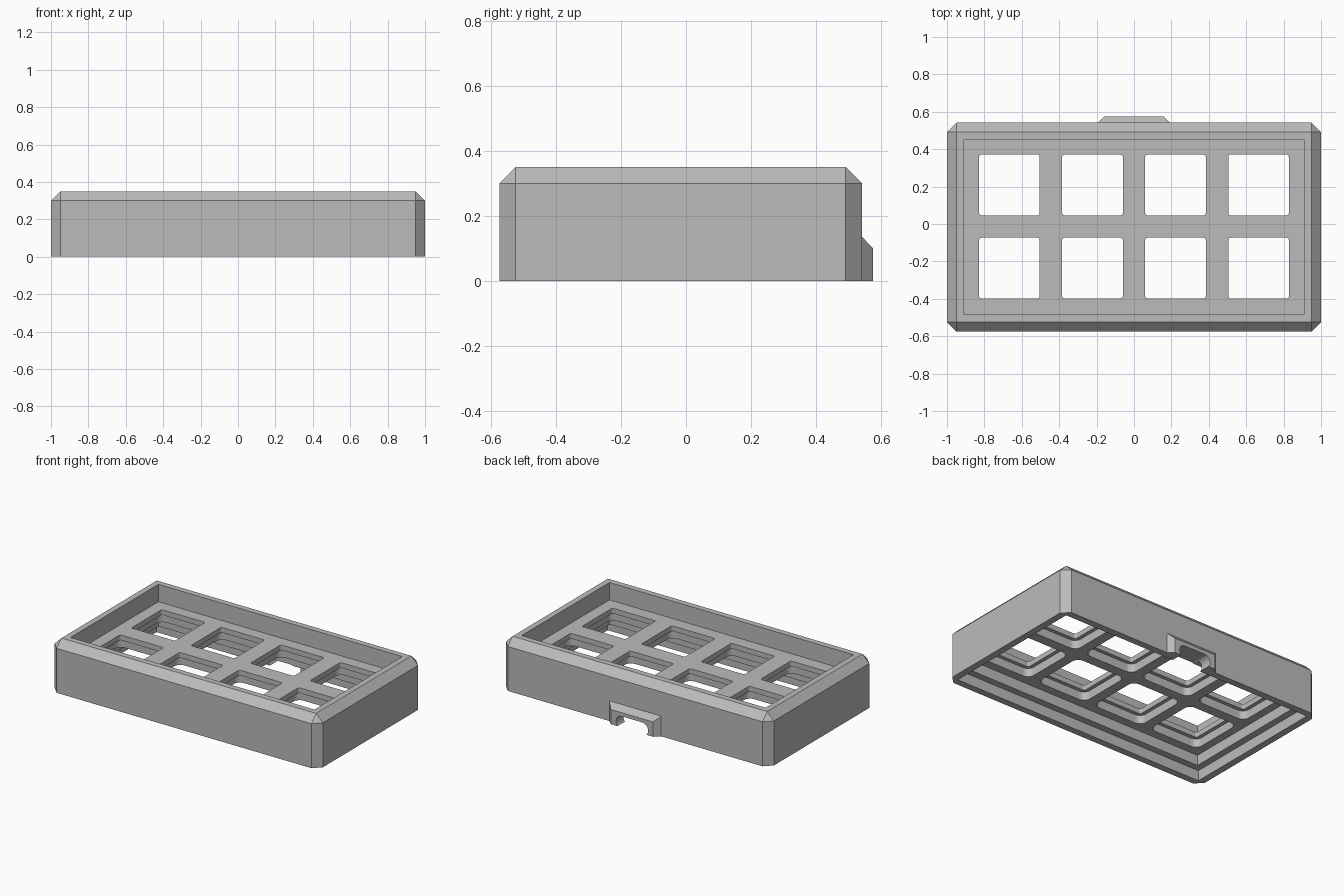
import bpy
import bmesh
from math import pi, cos, sin
from mathutils import Matrix, Vector

cube = bpy.data.objects.get("Cube")
if cube:
    bpy.data.objects.remove(cube, do_unlink=True)

CY = -0.0165            # middle of the case in depth
HX, HY = 1.0, 0.558     # half width and half depth
CH = 0.05               # outer chamfer
HEIGHT = 0.35
PLATE_TOP, PLATE_BOTTOM = 0.233, 0.14
PITCH = 0.444

grey = bpy.data.materials.new("plain_grey")
grey.use_nodes = True
color = (0.5, 0.5, 0.5, 1)
grey.diffuse_color = color
grey.node_tree.nodes["Principled BSDF"].inputs["Base Color"].default_value = color


def add_object(name, bm):
    bmesh.ops.recalc_face_normals(bm, faces=bm.faces)
    mesh = bpy.data.meshes.new(name)
    bm.to_mesh(mesh)
    bm.free()
    mesh.materials.append(grey)
    obj = bpy.data.objects.new(name, mesh)
    bpy.context.collection.objects.link(obj)
    return obj


def hull(name, points):
    """Convex solid around the given points, with flat areas merged."""
    bm = bmesh.new()
    for p in points:
        bm.verts.new(p)
    bmesh.ops.convex_hull(bm, input=bm.verts[:])
    bmesh.ops.dissolve_limit(bm, angle_limit=0.01, verts=bm.verts[:], edges=bm.edges[:])
    return add_object(name, bm)


def rounded_prism(bm, hw, hh, radius, low, high, matrix=Matrix(), steps=6):
    """Rounded rectangle extruded from low to high along its own z."""
    outline = []
    for i, (sx, sy) in enumerate([(1, 1), (-1, 1), (-1, -1), (1, -1)]):
        for k in range(steps + 1 if radius else 1):
            a = pi / 2 * (i + k / steps)
            outline.append((sx * (hw - radius) + radius * cos(a),
                            sy * (hh - radius) + radius * sin(a)))
    rings = [[bm.verts.new(matrix @ Vector((x, y, z))) for x, y in outline]
             for z in (low, high)]
    bm.faces.new(rings[0])
    bm.faces.new(rings[1])
    n = len(outline)
    for i in range(n):
        j = (i + 1) % n
        bm.faces.new((rings[0][i], rings[0][j], rings[1][j], rings[1][i]))


def boolean(target, other, operation):
    """Apply a boolean and discard the helper."""
    other.hide_render = True
    mod = target.modifiers.new(operation.lower(), 'BOOLEAN')
    mod.operation = operation
    mod.solver = 'EXACT'
    mod.object = other
    depsgraph = bpy.context.evaluated_depsgraph_get()
    mesh = bpy.data.meshes.new_from_object(target.evaluated_get(depsgraph))
    target.modifiers.clear()
    target.data = mesh
    bpy.data.objects.remove(other, do_unlink=True)


signs = [(sx, sy) for sx in (-1, 1) for sy in (-1, 1)]

# Case body with chamfered uprights and top edge
points = []
for sx, sy in signs:
    for z in (0, HEIGHT - CH):
        points.append((sx * HX, CY + sy * (HY - CH), z))
        points.append((sx * (HX - CH), CY + sy * HY, z))
    points.append((sx * (HX - CH), CY + sy * (HY - CH), HEIGHT))
case = hull("keypad_case", points)

# Chamfered port surround on the back
back = CY + HY
points = []
for s in (-1, 1):
    for hx, y, z in [(0.193, back - 0.03, 0.136), (0.193, back, 0.136),
                     (0.158, 0.575, 0.1)]:
        points += [(s * hx, y, 0), (s * hx, y, z)]
boolean(case, hull("port_surround", points), 'UNION')

# Upper tray and stepped underside cavity
centre = Matrix.Translation((0, CY, 0))
for inset, low, high in [(0.09, PLATE_TOP, 0.5),
                         (0.0465, -0.1, 0.07),
                         (0.093, -0.1, PLATE_BOTTOM)]:
    bm = bmesh.new()
    rounded_prism(bm, HX - inset, HY - inset, 0, low, high, centre)
    boolean(case, add_object("cavity_cutter", bm), 'DIFFERENCE')

# Key openings: narrow through hole above a wider rounded pocket
for half, radius, low, high in [(0.162, 0.012, 0.05, 0.3),
                                (0.187, 0.045, 0.05, 0.198)]:
    bm = bmesh.new()
    for col in range(4):
        for row in range(2):
            place = Matrix.Translation(((col - 1.5) * PITCH, CY + 0.003 + (row - 0.5) * PITCH, 0))
            rounded_prism(bm, half, half, radius, low, high, place)
    boolean(case, add_object("key_cutter", bm), 'DIFFERENCE')

# Cable slot through the back wall, open at the base
bm = bmesh.new()
turn = Matrix.Translation((0, 0, 0.03)) @ Matrix.Rotation(pi / 2, 4, 'X')
rounded_prism(bm, 0.12, 0.045, 0.044, -0.7, -0.4, turn, 8)
boolean(case, add_object("slot_cutter", bm), 'DIFFERENCE')

# Sharp flat shading, crisp edges
for face in case.data.polygons:
    face.use_smooth = False
